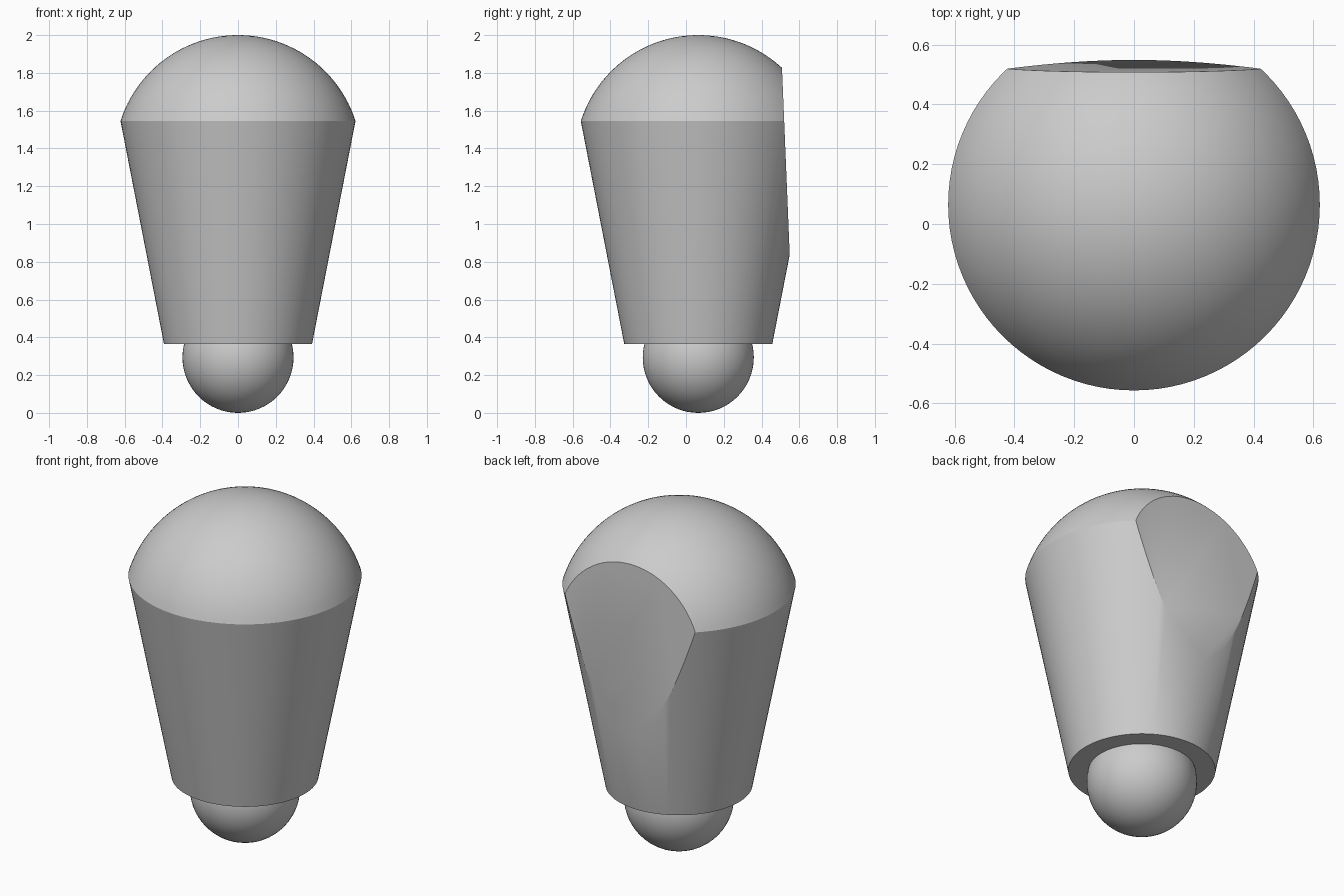
import bpy, bmesh, math
from mathutils import Vector

cube = bpy.data.objects.get("Cube")
if cube:
    bpy.data.objects.remove(cube, do_unlink=True)

AXIS_Y = 0.065
SEGMENTS = 96
RIM_Z, RIM_R = 1.545, 0.622
BASE_Z, BASE_R = 0.365, 0.392
TOP_Z = 2.0

grey = bpy.data.materials.new("plain grey")
grey.use_nodes = True
colour = (0.6, 0.6, 0.6, 1)
grey.diffuse_color = colour
grey.node_tree.nodes["Principled BSDF"].inputs["Base Color"].default_value = colour


def finish(bm, name):
    mesh = bpy.data.meshes.new(name)
    bm.to_mesh(mesh)
    bm.free()
    mesh.materials.append(grey)
    obj = bpy.data.objects.new(name, mesh)
    bpy.context.collection.objects.link(obj)
    return obj


# Tapered body with domed cap, turned from a profile
cap_h = TOP_Z - RIM_Z
dome_r = (RIM_R ** 2 + cap_h ** 2) / (2 * cap_h)
dome_z = TOP_Z - dome_r
rim_angle = math.asin((RIM_Z - dome_z) / dome_r)
steps = 24
profile = [(0, BASE_Z), (BASE_R, BASE_Z)]
for i in range(steps + 1):
    a = rim_angle + (math.pi / 2 - rim_angle) * i / steps
    profile.append((dome_r * math.cos(a), dome_z + dome_r * math.sin(a)))

bm = bmesh.new()
points = [bm.verts.new((r, AXIS_Y, z)) for r, z in profile]
edges = [bm.edges.new(pair) for pair in zip(points, points[1:])]
bmesh.ops.spin(bm, geom=points + edges, cent=(0, AXIS_Y, 0), axis=(0, 0, 1),
               angle=math.tau, steps=SEGMENTS, use_duplicate=False)
bmesh.ops.remove_doubles(bm, verts=bm.verts, dist=0.0005)

# Flat cut across the back, leaning slightly forward
low, high = Vector((0, 0.549, 0.84)), Vector((0, 0.508, 1.83))
slope = high - low
cut = bmesh.ops.bisect_plane(bm, geom=bm.verts[:] + bm.edges[:] + bm.faces[:],
                             plane_co=low, plane_no=(0, slope.z, -slope.y),
                             clear_outer=True)
bmesh.ops.holes_fill(bm, edges=[e for e in bm.edges if e.is_boundary], sides=0)
bmesh.ops.recalc_face_normals(bm, faces=bm.faces)

# Smooth shading with a crisp rim and crisp cut edges
for f in bm.faces:
    f.smooth = True
for e in bm.edges:
    on_rim = all(abs(v.co.z - RIM_Z) < 0.001 for v in e.verts)
    e.smooth = not on_rim and e.calc_face_angle(0) < math.radians(30)
finish(bm, "domed_body")

# Ball set into the underside
BALL_R = 0.294
bm = bmesh.new()
bmesh.ops.create_uvsphere(bm, u_segments=64, v_segments=32, radius=BALL_R)
bmesh.ops.translate(bm, verts=bm.verts, vec=(0, AXIS_Y, BALL_R))
for f in bm.faces:
    f.smooth = True
finish(bm, "bottom_ball")
